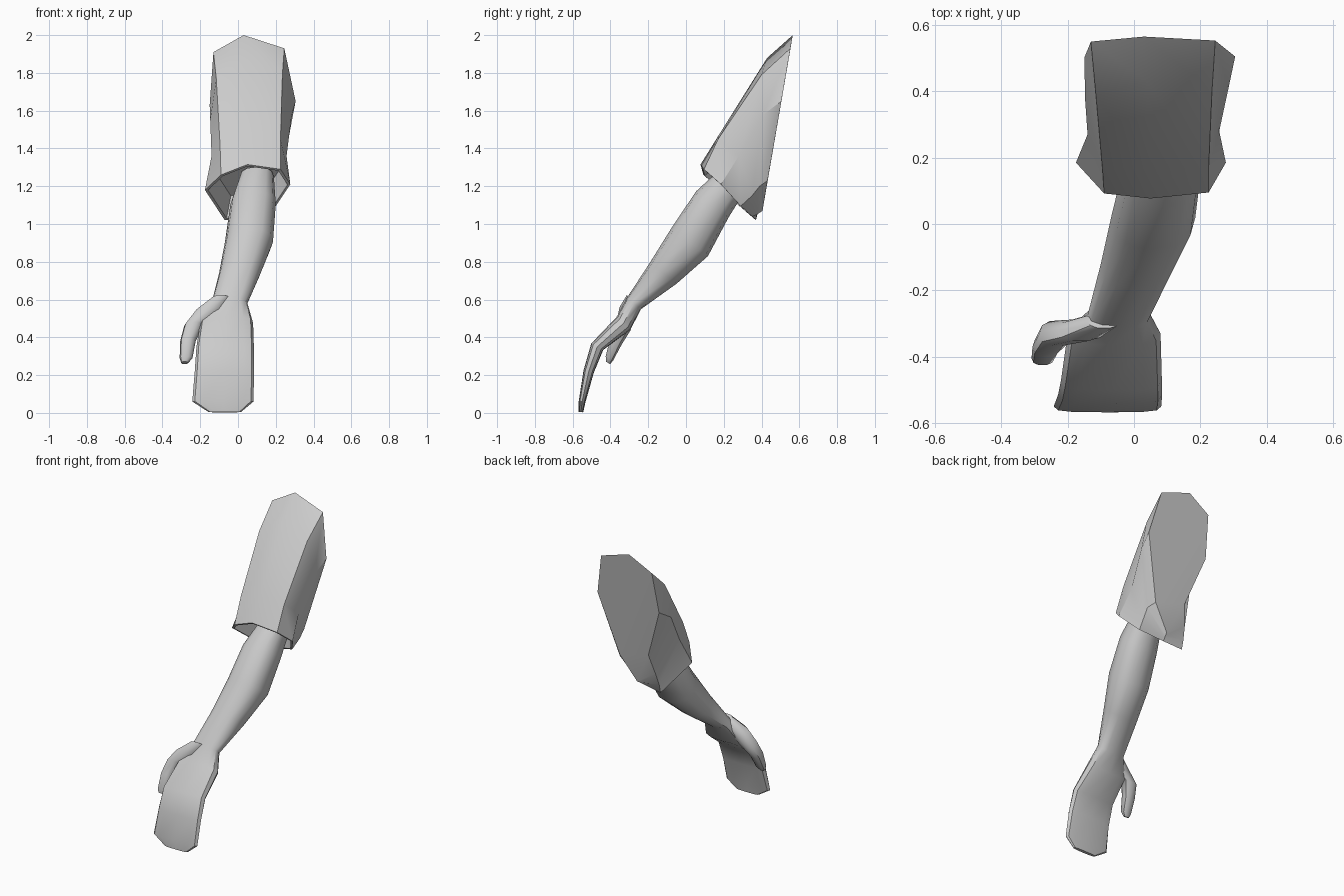
import bpy, bmesh, math
from mathutils import Vector

if "Cube" in bpy.data.objects:
    bpy.data.objects.remove(bpy.data.objects["Cube"])

grey = bpy.data.materials.new("light_grey")
grey.diffuse_color = (0.6, 0.6, 0.6, 1)
grey.use_nodes = True
grey.node_tree.nodes["Principled BSDF"].inputs["Base Color"].default_value = grey.diffuse_color


def loft(name, rings, angle):
    """Skin a list of equal-length rings into a closed, angle-smoothed mesh."""
    bm = bmesh.new()
    rows = [[bm.verts.new(p) for p in ring] for ring in rings]
    n = len(rows[0])
    for a, b in zip(rows, rows[1:]):
        for i in range(n):
            j = (i + 1) % n
            bm.faces.new((a[i], a[j], b[j], b[i]))
    bm.faces.new(rows[0])
    bm.faces.new(rows[-1][::-1])
    bmesh.ops.recalc_face_normals(bm, faces=bm.faces)
    me = bpy.data.meshes.new(name)
    bm.to_mesh(me)
    bm.free()
    me.materials.append(grey)
    ob = bpy.data.objects.new(name, me)
    bpy.context.collection.objects.link(ob)
    bpy.ops.object.select_all(action='DESELECT')
    ob.select_set(True)
    bpy.context.view_layer.objects.active = ob
    bpy.ops.object.shade_smooth_by_angle(angle=math.radians(angle))
    return ob


def section(cx, cy, cz, hw, ht, tilt, power=1.0, n=12):
    """Rounded cross-section: hw along x, ht along a normal tilted in the yz plane."""
    t = math.radians(tilt)
    normal = Vector((0, -math.cos(t), math.sin(t)))
    pts = []
    for i in range(n):
        a = 2 * math.pi * i / n
        c, s = math.cos(a), math.sin(a)
        c = math.copysign(abs(c) ** power, c)
        s = math.copysign(abs(s) ** power, s)
        pts.append(Vector((cx, cy, cz)) + Vector((hw * c, 0, 0)) + normal * ht * s)
    return pts


# Sleeve: eight-sided tube, rings run front, right, back, left
shoulder = [(.03, .565, 2.0), (.245, .553, 1.93), (.305, .505, 1.65), (.19, .432, 1.23),
            (.08, .405, 1.07), (-.03, .443, 1.29), (-.15, .501, 1.63), (-.13, .55, 1.91)]
upper = [(.04, .43, 1.88), (.235, .40, 1.79), (.285, .41, 1.58), (.22, .39, 1.2),
         (.075, .39, 1.06), (-.06, .41, 1.16), (-.147, .37, 1.55), (-.115, .39, 1.77)]
lower = [(.045, .17, 1.465), (.225, .17, 1.45), (.257, .28, 1.36), (.215, .35, 1.15),
         (.07, .375, 1.05), (-.07, .385, 1.08), (-.14, .27, 1.36), (-.095, .165, 1.42)]
hem = [(.05, .077, 1.315), (.225, .095, 1.29), (.277, .185, 1.21), (.2, .29, 1.095),
       (.06, .35, 1.04), (-.07, .37, 1.02), (-.175, .185, 1.18), (-.09, .092, 1.26)]
centre = sum((Vector(p) for p in hem), Vector()) / 8
lip = [centre + (Vector(p) - centre) * .93 for p in hem]
recess = [centre + (Vector(p) - centre) * .75 + Vector((0, .05, .09)) for p in hem]
loft("sleeve", [shoulder, upper, lower, hem, lip, recess], 32)

# Forearm flowing through the wrist into a flat mitten hand
loft("forearm_and_hand", [section(*s) for s in (
    (.10, .26, 1.25, .09, .085, 38, .85),
    (.08, .14, 1.105, .12, .11, 38, .85),
    (.058, .02, .905, .127, .122, 38, .85),
    (.01, -.12, .74, .11, .09, 38, .85),
    (-.045, -.275, .58, .095, .048, 40, .8),
    (-.06, -.33, .475, .14, .05, 46, .7),
    (-.068, -.47, .35, .152, .036, 28, .6),
    (-.072, -.515, .22, .157, .028, 12, .6),
    (-.08, -.55, .06, .162, .018, 8, .6),
    (-.07, -.556, .004, .085, .012, 4, .7),
)], 40)

# Thumb branching from the wrist side
loft("thumb", [section(*s, .85, 10) for s in (
    (-.09, -.29, .60, .05, .035, 45),
    (-.16, -.32, .53, .07, .045, 42),
    (-.235, -.33, .46, .05, .045, 30),
    (-.265, -.37, .38, .041, .036, 30),
    (-.275, -.405, .29, .034, .024, 30),
    (-.283, -.413, .265, .018, .014, 30),
)], 40)
